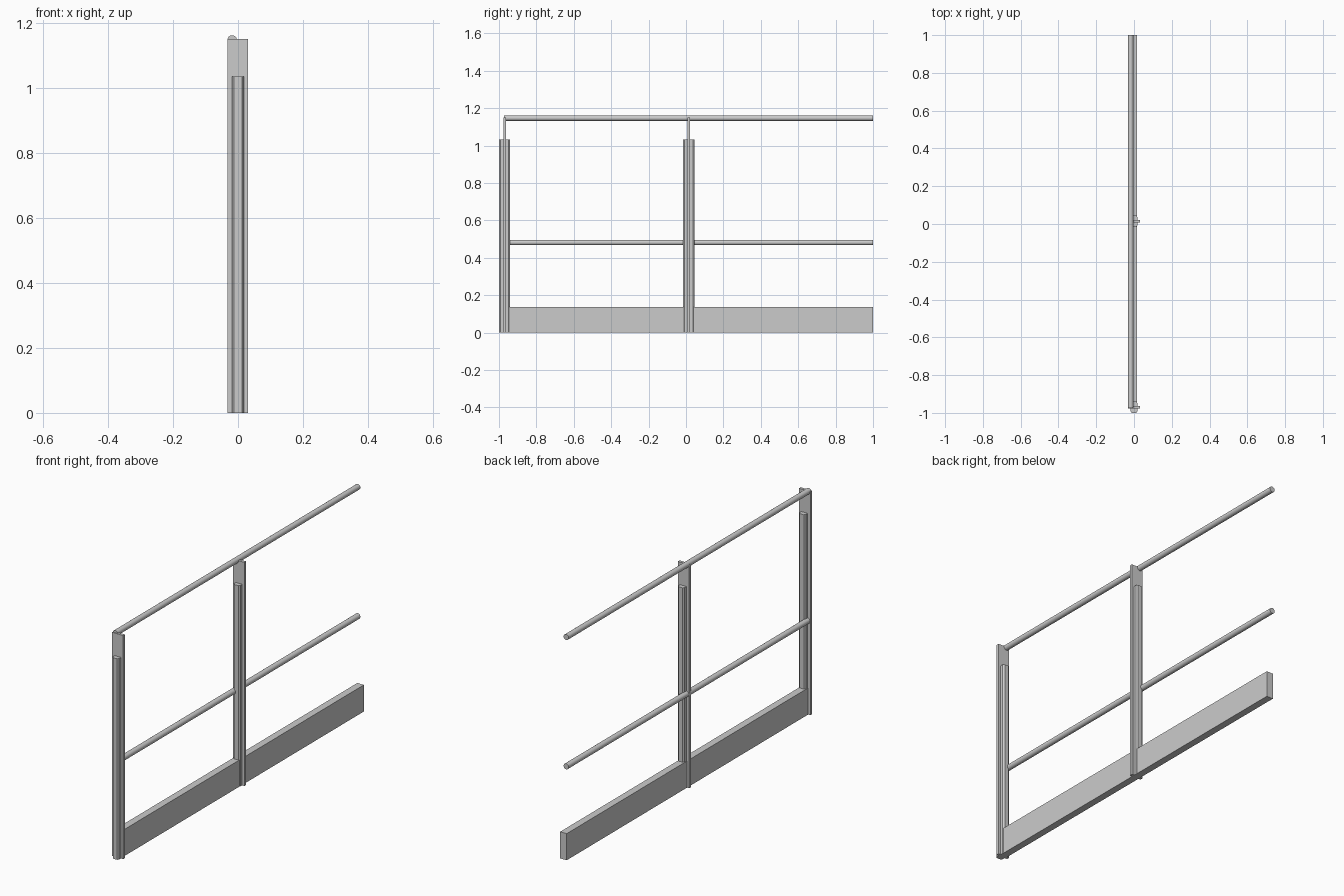
import bpy, bmesh
from math import radians, cos, sin, tau

if "Cube" in bpy.data.objects:
    bpy.data.objects.remove(bpy.data.objects["Cube"])


def extrude(name, pts, vec, smooth=False):
    """Solid prism from a closed 3D outline swept along vec."""
    bm = bmesh.new()
    face = bm.faces.new([bm.verts.new(p) for p in pts])
    res = bmesh.ops.extrude_face_region(bm, geom=[face], use_keep_orig=True)
    moved = [g for g in res["geom"] if isinstance(g, bmesh.types.BMVert)]
    bmesh.ops.translate(bm, verts=moved, vec=vec)
    bmesh.ops.recalc_face_normals(bm, faces=bm.faces)
    me = bpy.data.meshes.new(name)
    bm.to_mesh(me)
    bm.free()
    ob = bpy.data.objects.new(name, me)
    bpy.context.collection.objects.link(ob)
    if smooth:
        bpy.ops.object.select_all(action='DESELECT')
        ob.select_set(True)
        bpy.context.view_layer.objects.active = ob
        bpy.ops.object.shade_smooth_by_angle(angle=radians(35))
    return ob


# Posts: tall thin web plate with a shorter chamfered flange through it
def post(name, y):
    web = [(-.033, -.007), (.031, -.007), (.031, .007), (-.033, .007)]
    half = [(.018, -.020), (.018, .020), (.012, .030)]
    flange = half + [(-px, -py) for px, py in half]
    flange = [(.012, -.030), (.018, -.022), (.018, .022), (.012, .030),
              (-.012, .030), (-.018, .022), (-.018, -.022), (-.012, -.030)]
    extrude(name + "_web", [(px, y + py, 0) for px, py in web], (0, 0, 1.15))
    extrude(name + "_flange", [(px, y + py, 0) for px, py in flange], (0, 0, 1.034))


for name, y in (("end_post", -.97), ("middle_post", .015)):
    post(name, y)

# Round rails
R, N = .0145, 24
for name, z in (("top_rail", 1.147), ("middle_rail", .482)):
    ring = [(-.018 + R * cos(tau * i / N), -.972, z + R * sin(tau * i / N)) for i in range(N)]
    extrude(name, ring, (0, 1.972, 0), smooth=True)

# Toe board
extrude("toe_board", [(-.021, -.97, 0), (.016, -.97, 0), (.016, -.97, .137), (-.021, -.97, .137)],
        (0, 1.97, 0))
